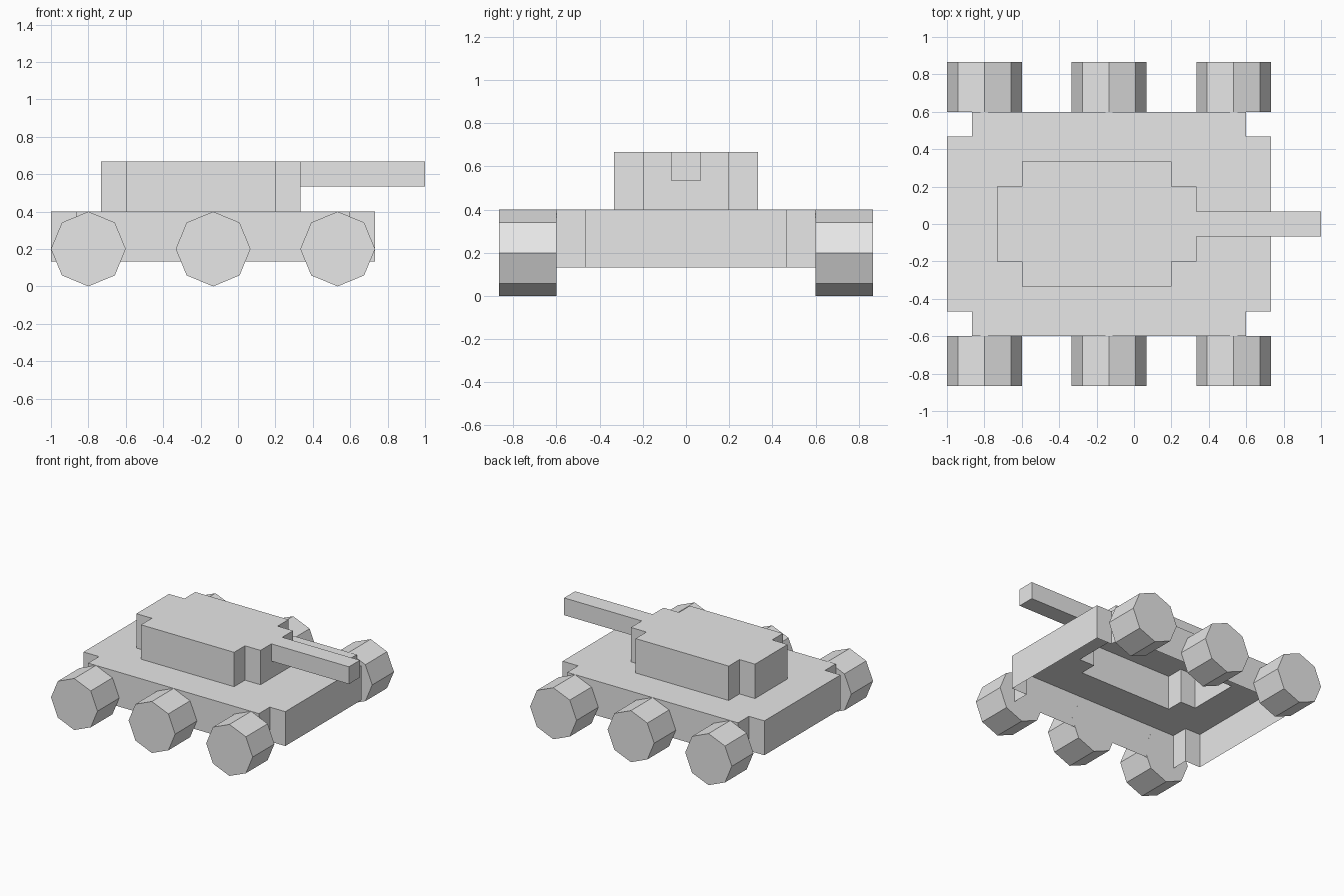
import bpy, bmesh, math
from mathutils import Matrix, Vector

cube = bpy.data.objects.get("Cube")
if cube:
    bpy.data.objects.remove(cube, do_unlink=True)

grey = bpy.data.materials.new("plain_grey")
grey.use_nodes = True
grey.diffuse_color = (0.8, 0.8, 0.8, 1)
grey.node_tree.nodes["Principled BSDF"].inputs["Base Color"].default_value = (0.8, 0.8, 0.8, 1)

# Key measurements
NOTCH = 0.133
HULL_Z, DECK_Z, ROOF_Z = 0.133, 0.4, 0.667
GUN_X, GUN_W, GUN_Z = 0.333, 0.067, 0.533


def finish(name, bm):
    """Turn a bmesh into a flat-shaded grey object."""
    bmesh.ops.remove_doubles(bm, verts=bm.verts, dist=0.0005)
    mesh = bpy.data.meshes.new(name)
    bm.to_mesh(mesh)
    bm.free()
    mesh.materials.append(grey)
    obj = bpy.data.objects.new(name, mesh)
    bpy.context.collection.objects.link(obj)
    return obj


def notched(x0, x1, y, c=NOTCH):
    """Counter-clockwise rectangle with a square step cut from each corner."""
    a, b, w = x0 + c, x1 - c, y - c
    return [(x1, -w), (x1, w), (b, w), (b, y), (a, y), (a, w),
            (x0, w), (x0, -w), (a, -w), (a, -y), (b, -y), (b, -w)]


def face(bm, points):
    return bm.faces.new([bm.verts.new(p) for p in points])


def band(bm, low, high, z0, z1, skip=()):
    """Quads joining two matching outlines."""
    n = len(low)
    for i in range(n):
        if i not in skip:
            j = (i + 1) % n
            face(bm, [(*low[i], z0), (*low[j], z0), (*high[j], z1), (*high[i], z1)])


hull_line = notched(-1.0, 0.733, 0.6)
turret_line = notched(-0.733, GUN_X, 0.333)

# Hull: open underneath, with a deck that opens into the hollow turret
bm = bmesh.new()
band(bm, hull_line, hull_line, HULL_Z, DECK_Z)
band(bm, hull_line, turret_line, DECK_Z, DECK_Z)
finish("hull", bm)

# Turret: hollow, its front wall cut out where the gun joins
bm = bmesh.new()
band(bm, turret_line, turret_line, DECK_Z, ROOF_Z, skip=(0,))
face(bm, [(x, y, ROOF_Z) for x, y in turret_line])
front_wall = [(-0.2, DECK_Z), (0.2, DECK_Z), (0.2, ROOF_Z), (GUN_W, ROOF_Z),
              (GUN_W, GUN_Z), (-GUN_W, GUN_Z), (-GUN_W, ROOF_Z), (-0.2, ROOF_Z)]
face(bm, [(GUN_X, y, z) for y, z in front_wall])
finish("turret", bm)

# Gun barrel: square tube, open at the turret end
bm = bmesh.new()
bmesh.ops.create_cube(bm, size=1)
bmesh.ops.delete(bm, geom=[f for f in bm.faces if f.normal.x < -0.5], context='FACES_ONLY')
bmesh.ops.scale(bm, verts=bm.verts, vec=(1 - GUN_X, 2 * GUN_W, ROOF_Z - GUN_Z))
bmesh.ops.translate(bm, verts=bm.verts,
                    vec=((1 + GUN_X) / 2, 0, (ROOF_Z + GUN_Z) / 2))
finish("gun_barrel", bm)

# Wheels: three octagonal drums on each side
for side, y in (("front", -0.733), ("back", 0.733)):
    for i, x in enumerate((-0.8, -0.133, 0.533)):
        bm = bmesh.new()
        bmesh.ops.create_cone(bm, cap_ends=True, segments=8, radius1=0.2, radius2=0.2,
                              depth=0.267,
                              matrix=Matrix.Rotation(math.pi / 2, 4, 'X'))
        wheel = finish(f"{side}_wheel_{i + 1}", bm)
        wheel.location = Vector((x, y, 0.2))
